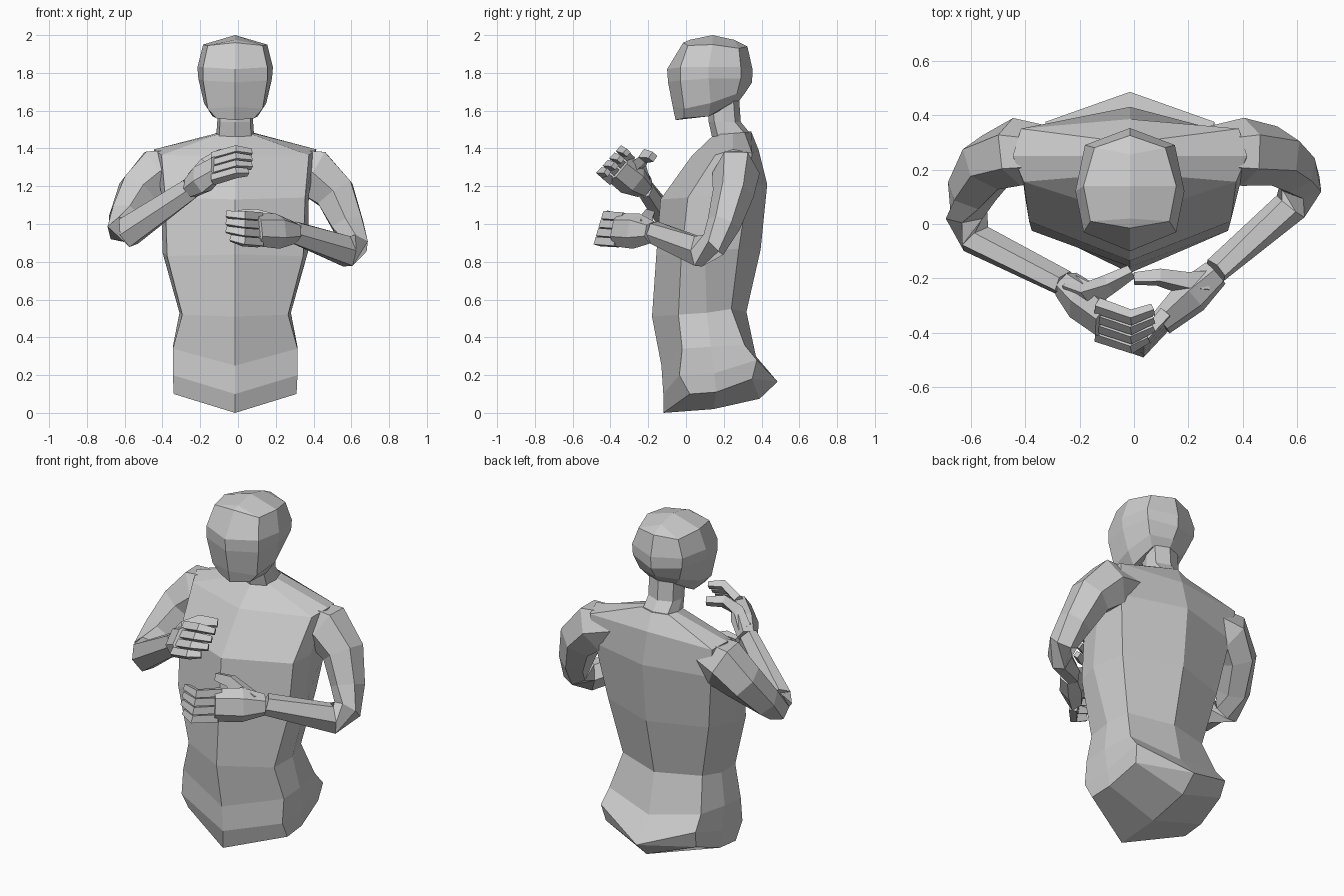
import bpy
import bmesh
from mathutils import Vector

if "Cube" in bpy.data.objects:
    bpy.data.objects.remove(bpy.data.objects["Cube"], do_unlink=True)

# Single clay-grey material
grey = bpy.data.materials.new("plain_grey")
grey.use_nodes = True
COLOUR = (0.6, 0.6, 0.6, 1)
grey.diffuse_color = COLOUR
grey.node_tree.nodes["Principled BSDF"].inputs["Base Color"].default_value = COLOUR

MID_X = -0.015


def loft(name, rings, cap_start=True, cap_end=True, offset_x=0):
    """Skin a stack of equally long vertex rings into one flat-shaded object."""
    bm = bmesh.new()
    stack = [[bm.verts.new(p) for p in ring] for ring in rings]
    count = len(stack[0])
    for low, high in zip(stack, stack[1:]):
        for i in range(count):
            j = (i + 1) % count
            bm.faces.new((low[i], low[j], high[j], high[i]))
    if cap_start:
        bm.faces.new(stack[0][::-1])
    if cap_end:
        bm.faces.new(stack[-1])
    bmesh.ops.remove_doubles(bm, verts=bm.verts, dist=0.001)
    bmesh.ops.recalc_face_normals(bm, faces=bm.faces)
    mesh = bpy.data.meshes.new(name)
    bm.to_mesh(mesh)
    bm.free()
    mesh.materials.append(grey)
    obj = bpy.data.objects.new(name, mesh)
    obj.location.x = offset_x
    bpy.context.scene.collection.objects.link(obj)
    return obj


def mirrored_ring(front, front_side, side, back_side, back):
    """Full ring from its right half; front and back are (y, z) on the centre line."""
    half = [front_side, side, back_side]
    other = [(-x, y, z) for x, y, z in reversed(half)]
    return [(0, *front), *half, (0, *back), *other]


def tube(name, path, radii, across, sides=6):
    """Loft along a path; radii are (along the across vector, perpendicular to it)."""
    points = [Vector(p) for p in path]
    profile = {4: [(1, .6), (-1, .6), (-1, -.6), (1, -.6)],
               6: [(1, 0), (.5, .87), (-.5, .87), (-1, 0), (-.5, -.87), (.5, -.87)]}[sides]
    rings = []
    for i, p in enumerate(points):
        before, after = points[max(i - 1, 0)], points[min(i + 1, len(points) - 1)]
        tangent = Vector()
        for step in (p - before, after - p):
            if step.length > 0:
                tangent += step.normalized()
        tangent.normalize()
        u = Vector(across)
        u = (u - tangent * u.dot(tangent)).normalized()
        v = tangent.cross(u)
        a, b = radii[i]
        rings.append([p + u * a * c + v * b * s for c, s in profile])
    return loft(name, rings)


# Torso: closed underside, rump, hips, waist, chest, shoulders, neck base
hips = [
    mirrored_ring((-.12, 0), (0, -.12, 0), (0, .145, .02), (0, .39, .075), (.485, .165)),
    mirrored_ring((-.12, 0), (.325, .02, .1), (.32, .16, .11), (.295, .35, .18), (.485, .165)),
    mirrored_ring((-.12, .1), (.33, -.035, .2), (.33, .15, .21), (.31, .375, .28), (.485, .165)),
    mirrored_ring((-.13, .25), (.33, -.02, .34), (.33, .13, .35), (.3, .31, .36), (.37, .3)),
]
upper_body = [
    mirrored_ring((-.18, .51), (.28, -.04, .52), (.295, .11, .53), (.26, .24, .55), (.32, .535)),
    mirrored_ring((-.157, .84), (.36, -.025, .83), (.385, .1, .85), (.33, .28, .87), (.395, .865)),
    mirrored_ring((-.135, 1.13), (.37, .01, 1.14), (.39, .14, 1.15), (.38, .33, 1.2), (.43, 1.21)),
    mirrored_ring((.03, 1.36), (.39, .155, 1.365), (.43, .25, 1.395), (.4, .35, 1.375), (.385, 1.39)),
    mirrored_ring((.14, 1.465), (.09, .18, 1.475), (.1, .25, 1.48), (.09, .31, 1.485), (.345, 1.49)),
]
loft("torso", hips + upper_body, cap_start=False, offset_x=MID_X)

# Neck
loft("neck", [
    mirrored_ring((.14, 1.45), (.085, .17, 1.46), (.1, .24, 1.47), (.08, .31, 1.48), (.34, 1.48)),
    mirrored_ring((.12, 1.54), (.08, .15, 1.54), (.095, .2, 1.54), (.08, .26, 1.54), (.29, 1.54)),
    mirrored_ring((.12, 1.65), (.08, .14, 1.65), (.09, .19, 1.66), (.08, .25, 1.67), (.28, 1.68)),
], offset_x=MID_X)

# Head: jaw, cheeks, temples, crown, ridge on top
loft("head", [
    mirrored_ring((-.055, 1.55), (.1, -.01, 1.56), (.12, .12, 1.57), (.09, .24, 1.64), (.28, 1.65)),
    mirrored_ring((-.07, 1.62), (.145, -.01, 1.61), (.165, .13, 1.64), (.13, .27, 1.69), (.31, 1.69)),
    mirrored_ring((-.095, 1.75), (.17, -.03, 1.76), (.195, .12, 1.77), (.16, .29, 1.77), (.35, 1.75)),
    mirrored_ring((-.1, 1.82), (.17, -.03, 1.83), (.2, .12, 1.83), (.165, .29, 1.83), (.352, 1.82)),
    mirrored_ring((-.015, 1.96), (.145, .01, 1.945), (.17, .14, 1.95), (.13, .28, 1.93), (.325, 1.94)),
    mirrored_ring((-.015, 1.96), (0, .02, 1.975), (0, .14, 2), (0, .255, 1.975), (.325, 1.94)),
], cap_end=False, offset_x=MID_X)

# Arms: inside shoulder, shoulder, upper arm, elbow (two corners), wrist
ARM_RADII = [(.09, .1), (.125, .145), (.11, .12), (.09, .095), (.075, .08), (.065, .09), (.05, .065)]
tube("left_arm", [(.24, .26, 1.31), (.4, .265, 1.27), (.515, .25, 1.16), (.58, .2, 1),
                  (.615, .145, .89), (.575, .065, .855), (.3, -.17, .955)], ARM_RADII, (0, 1, 0))
tube("right_arm", [(-.27, .26, 1.31), (-.43, .265, 1.27), (-.53, .225, 1.17), (-.595, .12, 1.04),
                   (-.615, .035, .97), (-.58, -.055, .96), (-.25, -.22, 1.19)], ARM_RADII, (0, 1, 0))


def hand(side, wrist, knuckle, middle, tip, row, thumb):
    """Palm, four stacked curled fingers and a thumb; row spans from centre to top finger."""
    wrist, knuckle, middle, tip, row = map(Vector, (wrist, knuckle, middle, tip, row))
    palm_mid = wrist.lerp(knuckle, 0.45)
    tube(side + "_palm", [wrist, palm_mid, knuckle],
         [(.06, .055), (.095, .07), (.09, .045)], row)
    for index, name in enumerate(("little", "ring", "middle", "index")):
        step = (index - 1.5) / 1.5
        shorten = 0.75 if name == "little" else 1
        end = middle.lerp(tip, shorten)
        base = knuckle - (middle - knuckle) * 0.25
        tube(f"{side}_{name}_finger",
             [base + row * step, middle + row * step, end + row * step * 0.9],
             [(.021, .036), (.021, .034), (.016, .025)], row, sides=4)
    tube(side + "_thumb", thumb, [(.05, .06), (.04, .05), (.03, .04), (.02, .03)], row, sides=4)


hand("left", (.3, -.18, .955), (.1, -.365, .97), (.03, -.445, .975), (-.06, -.42, .99),
     (0, .02, .068),
     [(.25, -.22, .97), (.18, -.215, 1.01), (.09, -.195, 1.045), (0, -.2, 1.05)])
hand("right", (-.25, -.22, 1.19), (-.11, -.36, 1.3), (-.01, -.395, 1.33), (.07, -.36, 1.325),
     (0, .052, .058),
     [(-.22, -.25, 1.23), (-.16, -.26, 1.31), (-.09, -.22, 1.36), (-.01, -.175, 1.355)])
